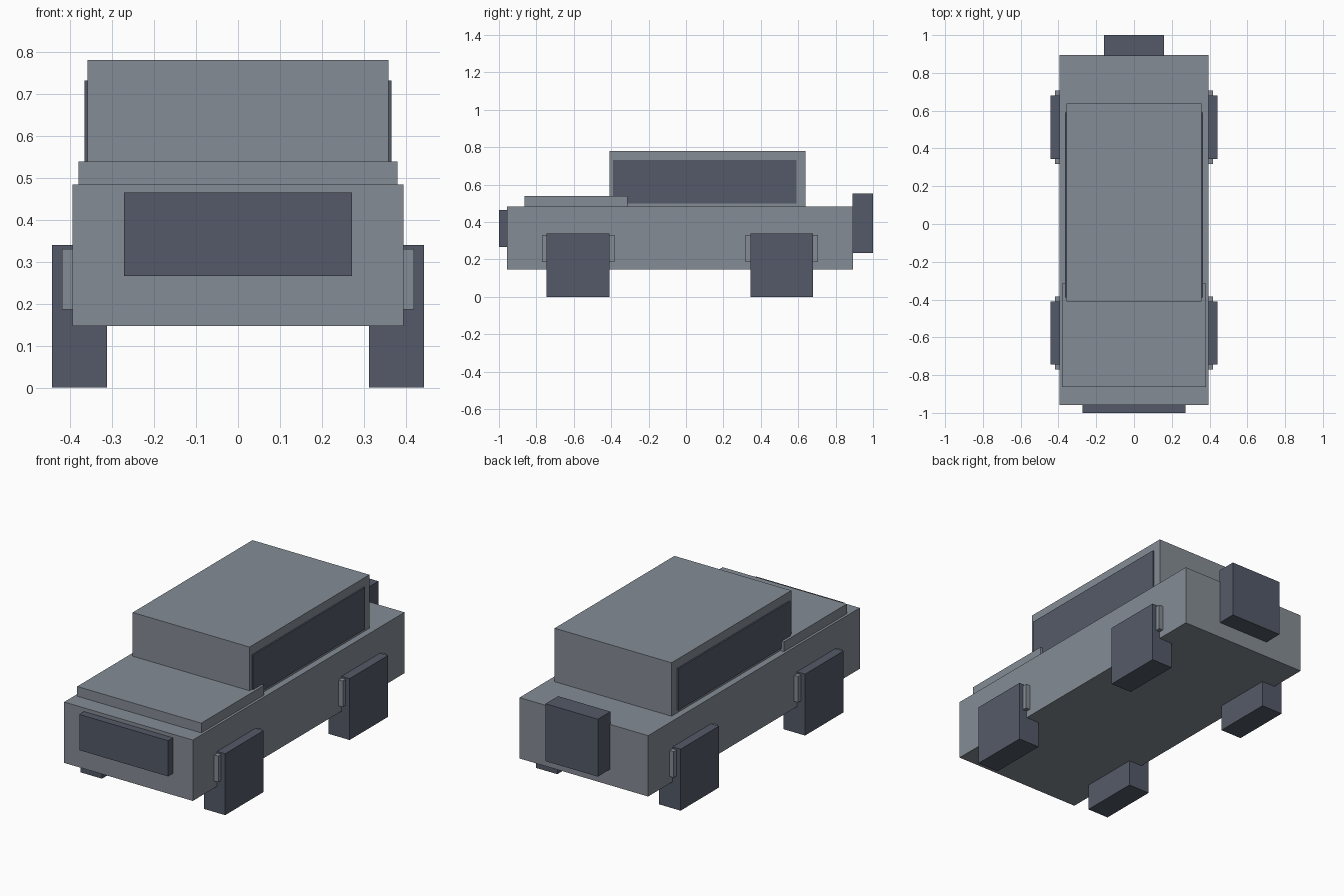
import bpy
import bmesh
from mathutils import Vector

if "Cube" in bpy.data.objects:
    bpy.data.objects.remove(bpy.data.objects["Cube"])


def material(name, color):
    m = bpy.data.materials.new(name)
    m.diffuse_color = (*color, 1.0)
    m.use_nodes = True
    m.node_tree.nodes["Principled BSDF"].inputs["Base Color"].default_value = m.diffuse_color
    return m


GREY = material("body grey", (0.235, 0.265, 0.30))
DARK = material("dark slate", (0.088, 0.102, 0.140))


def box(name, mat, x, y, z):
    """Flat-faced box from its (min, max) range on each axis."""
    lo, hi = Vector((x[0], y[0], z[0])), Vector((x[1], y[1], z[1]))
    bm = bmesh.new()
    bmesh.ops.create_cube(bm, size=1.0)
    for v in bm.verts:
        v.co = (lo + hi) / 2 + v.co * (hi - lo)
    mesh = bpy.data.meshes.new(name)
    bm.to_mesh(mesh)
    bm.free()
    mesh.materials.append(mat)
    ob = bpy.data.objects.new(name, mesh)
    bpy.context.collection.objects.link(ob)
    return ob


def pair(name, mat, x, y, z):
    """The same box on the right and the left side."""
    box(name + "_right", mat, x, y, z)
    box(name + "_left", mat, (-x[1], -x[0]), y, z)


# Main body, raised hood and cabin
box("body", GREY, (-0.394, 0.394), (-0.958, 0.894), (0.147, 0.484))
box("hood", GREY, (-0.38, 0.38), (-0.864, -0.314), (0.47, 0.538))
box("cabin", GREY, (-0.358, 0.358), (-0.41, 0.638), (0.47, 0.78))

# Grille at the front, spare wheel at the back
box("grille", DARK, (-0.272, 0.272), (-1.0, -0.95), (0.266, 0.464))
box("spare_wheel", DARK, (-0.16, 0.16), (0.89, 1.0), (0.235, 0.553))

# Side windows
pair("side_window", DARK, (0.357, 0.366), (-0.39, 0.59), (0.50, 0.731))

# Square wheels with fender flares
for label, yc in (("front", -0.577), ("rear", 0.512)):
    pair(label + "_wheel", DARK, (0.312, 0.443),
         (yc - 0.168, yc + 0.168), (0.0, 0.34))
    pair(label + "_fender", GREY, (0.38, 0.419),
         (yc - 0.194, yc + 0.194), (0.186, 0.33))
